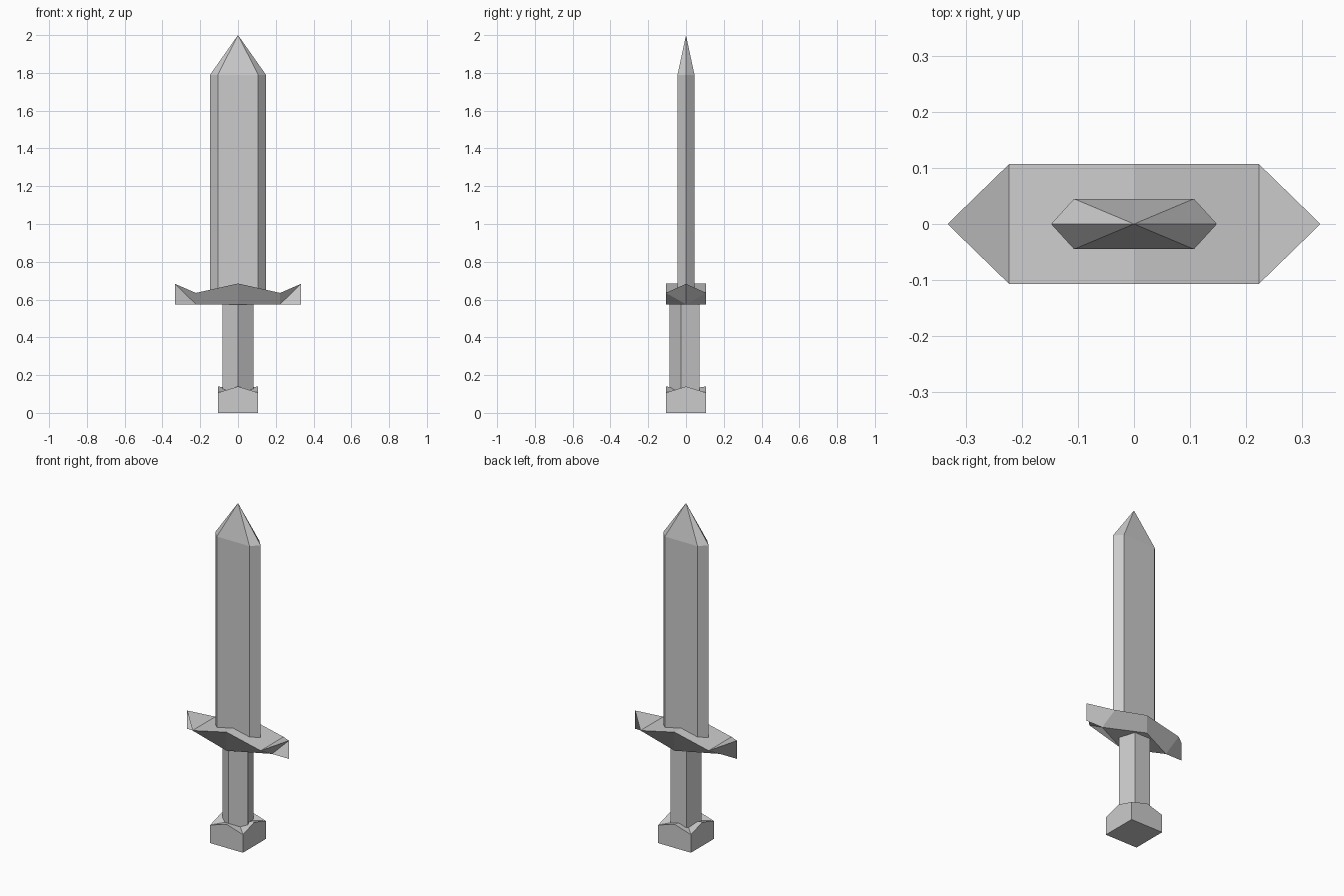
import bpy
from math import sin, cos, tau

if "Cube" in bpy.data.objects:
    bpy.data.objects.remove(bpy.data.objects["Cube"])


def add_object(name, verts, faces):
    mesh = bpy.data.meshes.new(name)
    mesh.from_pydata(verts, [], faces)
    mesh.update()
    obj = bpy.data.objects.new(name, mesh)
    bpy.context.collection.objects.link(obj)
    return obj


def prism(name, outline, z0, z1, apex=None):
    """Extrude a counter-clockwise outline; close it flat or with a point."""
    n = len(outline)
    verts = [(x, y, z) for z in (z0, z1) for x, y in outline]
    faces = [(i, (i + 1) % n, n + (i + 1) % n, n + i) for i in range(n)]
    faces.append(tuple(reversed(range(n))))
    if apex is None:
        faces.append(tuple(range(n, 2 * n)))
    else:
        verts.append((0, 0, apex))
        faces += [(n + i, n + (i + 1) % n, 2 * n) for i in range(n)]
    return add_object(name, verts, faces)


def quartered(name, points, faces):
    """Build the +x +y quarter from named points and mirror it twice."""
    keys = list(points)
    obj = add_object(name, [points[k] for k in keys],
                     [[keys.index(k) for k in f.split()] for f in faces])
    mirror = obj.modifiers.new("mirror", 'MIRROR')
    mirror.use_axis = (True, True, False)
    return obj


# Blade: flat hexagonal bar with a pointed tip
prism("blade", [(0.148, 0), (0.107, 0.045), (-0.107, 0.045),
                (-0.148, 0), (-0.107, -0.045), (0.107, -0.045)],
      0.6, 1.79, apex=2.0)

# Grip: five-sided bar with one edge to the front
prism("grip", [(0.0875 * cos(tau * (i / 5 - 0.25)),
                0.0875 * sin(tau * (i / 5 - 0.25))) for i in range(5)],
      0.08, 0.6)

# Crossguard: raised middle, upturned pointed ends, undercut sides
quartered("crossguard", {
    "top": (0, 0, 0.685), "top_side": (0, 0.107, 0.685),
    "dip": (0.223, 0, 0.635), "dip_side": (0.223, 0.107, 0.635),
    "tip": (0.333, 0, 0.683), "tip_low": (0.333, 0, 0.575),
    "low": (0, 0, 0.575), "low_side": (0, 0.107, 0.575),
    "keel": (0.223, 0, 0.575),
}, [
    "top dip dip_side top_side",
    "dip tip dip_side",
    "dip_side keel low_side top_side",
    "tip tip_low keel dip_side",
    "low low_side keel",
])

# Pommel: square block whose sides peak in the middle
W = 0.107
quartered("pommel", {
    "base": (0, 0, 0), "x0": (W, 0, 0), "y0": (0, W, 0), "c0": (W, W, 0),
    "x1": (W, 0, 0.14), "y1": (0, W, 0.14), "c1": (W, W, 0.107),
    "top": (0, 0, 0.125),
}, [
    "base y0 c0 x0",
    "x0 c0 c1 x1",
    "c0 y0 y1 c1",
    "top x1 c1",
    "top c1 y1",
])
